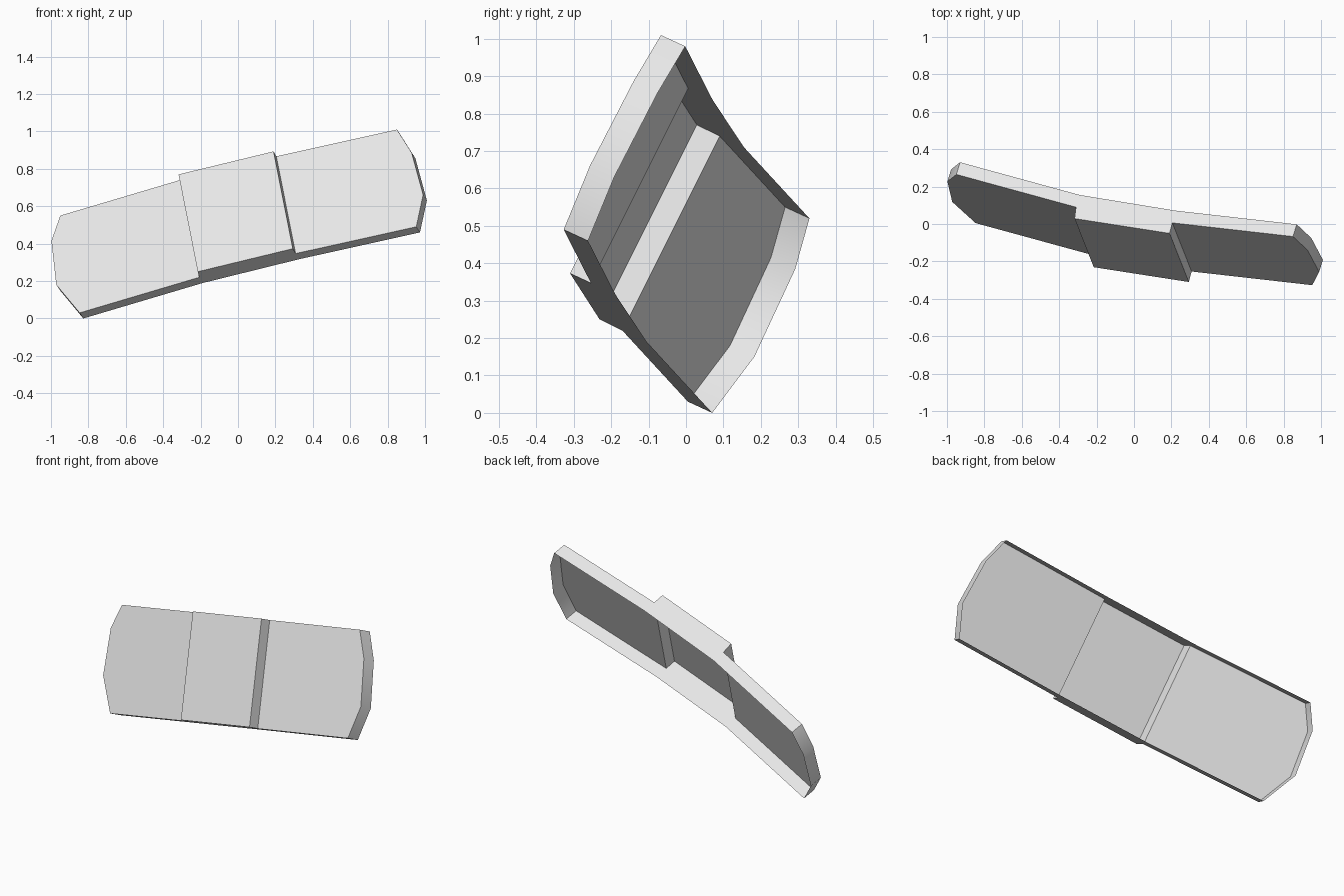
import bpy, bmesh, math
from mathutils import Vector

cube = bpy.data.objects.get("Cube")
if cube:
    bpy.data.objects.remove(cube, do_unlink=True)

grey = bpy.data.materials.new("light grey")
grey.use_nodes = True
grey.diffuse_color = (0.8, 0.8, 0.8, 1)
grey.node_tree.nodes["Principled BSDF"].inputs["Base Color"].default_value = (0.8, 0.8, 0.8, 1)

ACROSS = Vector((0.103, -0.26, -0.52))   # top edge to bottom edge
BACK = Vector((0.02, 0.065, -0.03))      # front rim to open back rim

# Top edge of the three overlapping panels
left_end = Vector((-0.95, 0.265, 0.55))
left_joint = Vector((-0.31, 0.09, 0.74))
mid_left = Vector((-0.318, 0.029, 0.77))
mid_right = Vector((0.19, -0.05, 0.893))
right_joint = Vector((0.205, 0.006, 0.867))
right_end = Vector((0.85, -0.067, 1.01))

bm = bmesh.new()


def pair(p):
    """Top and bottom vertices of one cross line."""
    return bm.verts.new(p), bm.verts.new(p + ACROSS)


def rounded_end(end, direction, steps):
    """Faceted end: share of the width and bulge outward."""
    return [bm.verts.new(end + ACROSS * f + direction * k) for f, k in steps]


def behind(v):
    return bm.verts.new(v.co + BACK)


le, lj, ml, mr, rj, re = [pair(p) for p in (left_end, left_joint, mid_left,
                                            mid_right, right_joint, right_end)]
left_arc = rounded_end(left_end, left_joint - left_end, ((0.22, -0.11), (0.66, -0.14)))
right_arc = rounded_end(right_end, right_end - right_joint, ((0.26, 0.08), (0.7, 0.105)))

# Front panels
bm.faces.new([le[0], *left_arc, le[1], lj[1], lj[0]])
bm.faces.new([ml[0], ml[1], mr[1], mr[0]])
bm.faces.new([rj[0], rj[1], re[1], *reversed(right_arc), re[0]])

# Step walls beside the raised middle panel
bm.faces.new([lj[0], lj[1], ml[1], ml[0]])
bm.faces.new([mr[0], mr[1], rj[1], rj[0]])

# Top and bottom walls, open at the back
back_ends = []
for side in (0, 1):
    a, b, c, d, e, f = [p[side] for p in (le, lj, ml, mr, rj, re)]
    ba, bb, be, bf = [behind(v) for v in (a, b, e, f)]
    bm.faces.new([a, b, bb, ba])
    bm.faces.new([c, d, e, be, bb, b])
    bm.faces.new([e, f, bf, be])
    back_ends.append((ba, bf))

# End walls
for i, end, arc in ((0, le, left_arc), (1, re, right_arc)):
    front = [end[0], *arc, end[1]]
    rear = [back_ends[0][i], *[behind(v) for v in arc], back_ends[1][i]]
    for n in range(3):
        bm.faces.new([front[n], front[n + 1], rear[n + 1], rear[n]])

# Outward facing normals
bmesh.ops.recalc_face_normals(bm, faces=bm.faces)
bm.faces.ensure_lookup_table()
if bm.faces[0].normal.y > 0:
    bmesh.ops.reverse_faces(bm, faces=bm.faces)

mesh = bpy.data.meshes.new("stepped_plate")
bm.to_mesh(mesh)
bm.free()
mesh.materials.append(grey)
plate = bpy.data.objects.new("stepped_plate", mesh)
bpy.context.collection.objects.link(plate)

bpy.ops.object.select_all(action="DESELECT")
plate.select_set(True)
bpy.context.view_layer.objects.active = plate
bpy.ops.object.shade_smooth_by_angle(angle=math.radians(30))
